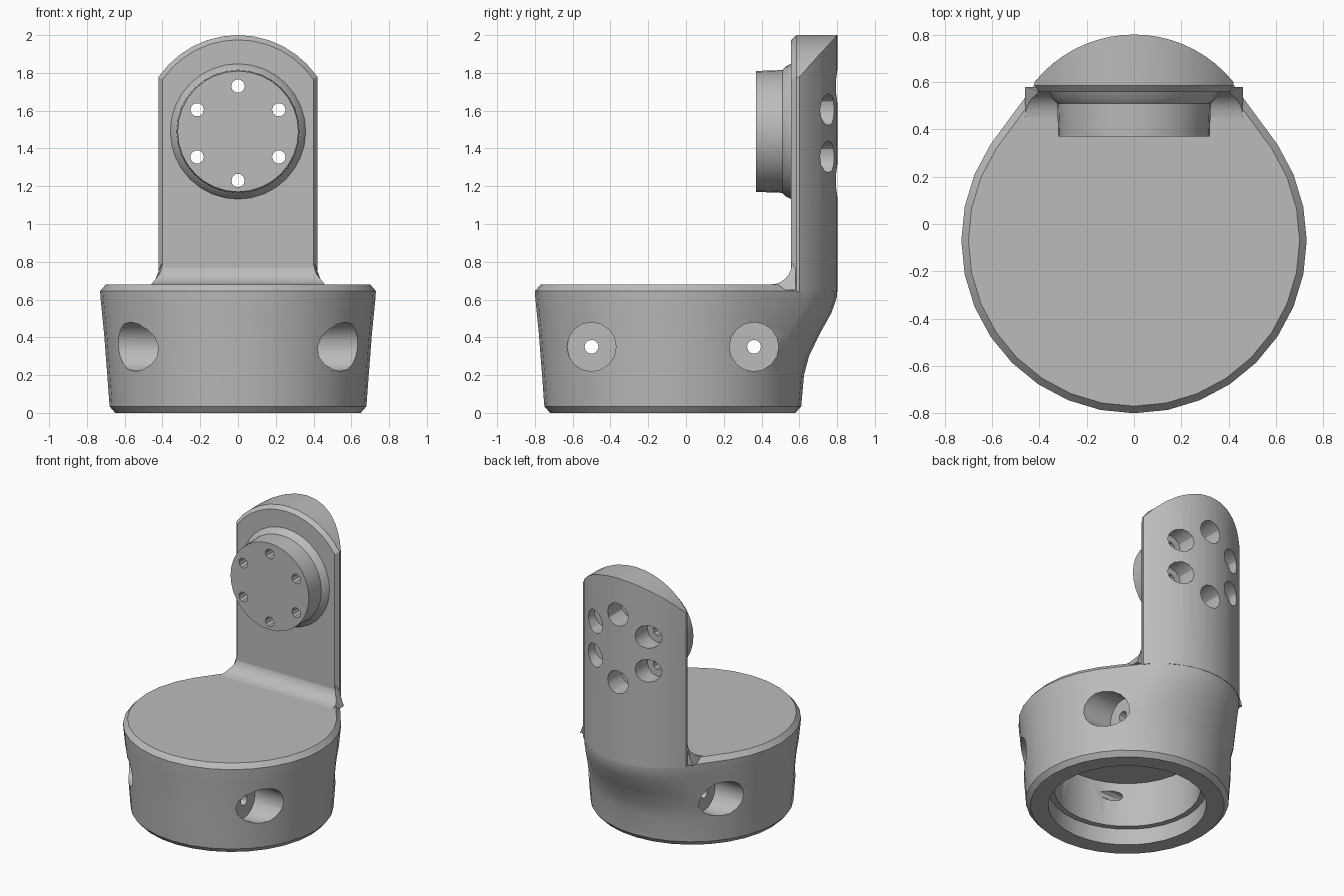
import bpy, bmesh
from math import sin, cos, pi, radians, asin

SEG = 32
BASE_Y = -0.07     # centre of the round base
HUB_Z = 1.49       # centre of the hub and of the arch

if "Cube" in bpy.data.objects:
    bpy.data.objects.remove(bpy.data.objects["Cube"], do_unlink=True)

grey = bpy.data.materials.new("plain grey")
grey.use_nodes = True
grey.diffuse_color = (0.5, 0.5, 0.5, 1)
grey.node_tree.nodes["Principled BSDF"].inputs["Base Color"].default_value = (0.5, 0.5, 0.5, 1)


def loft(name, rings):
    """Skin matching rings of points and cap both ends."""
    bm = bmesh.new()
    loops = [[bm.verts.new(p) for p in ring] for ring in rings]
    n = len(loops[0])
    for a, b in zip(loops, loops[1:]):
        for i in range(n):
            j = (i + 1) % n
            bm.faces.new((a[i], a[j], b[j], b[i]))
    bm.faces.new(loops[0])
    bm.faces.new(loops[-1])
    bmesh.ops.recalc_face_normals(bm, faces=bm.faces)
    mesh = bpy.data.meshes.new(name)
    bm.to_mesh(mesh)
    bm.free()
    mesh.materials.append(grey)
    obj = bpy.data.objects.new(name, mesh)
    bpy.context.collection.objects.link(obj)
    return obj


def turned(name, axis, centre, profile, seg=SEG):
    """Round part along an axis; profile is a list of (position, radius)."""
    rings = []
    for pos, r in profile:
        ring = []
        for i in range(seg):
            u = r * cos(2 * pi * i / seg) + centre[0]
            v = r * sin(2 * pi * i / seg) + centre[1]
            ring.append({"x": (pos, u, v), "y": (u, pos, v), "z": (u, v, pos)}[axis])
        rings.append(ring)
    return loft(name, rings)


def combine(obj, tool, operation="DIFFERENCE"):
    """Apply a boolean and remove the tool."""
    tool.hide_render = True
    mod = obj.modifiers.new("cut", "BOOLEAN")
    mod.operation = operation
    mod.solver = "EXACT"
    mod.object = tool
    bpy.context.view_layer.objects.active = obj
    bpy.ops.object.modifier_apply(modifier=mod.name)
    bpy.data.objects.remove(tool, do_unlink=True)


# Round base, swelling at the back to meet the post
def base_ring(z, r, swell):
    ring = []
    for i in range(SEG):
        a = 2 * pi * i / SEG
        back = sin(a) > 0.576
        rad = r - 0.19 * swell * back
        ring.append((rad * cos(a), BASE_Y + 0.33 * swell * back + rad * sin(a), z))
    return ring


base = loft("base", [base_ring(*s) for s in (
    (0, 0.65, 0), (0.035, 0.68, 0), (0.2, 0.692, 0.02), (0.3, 0.70, 0.15),
    (0.42, 0.709, 0.5), (0.53, 0.72, 0.86), (0.61, 0.728, 1),
    (0.645, 0.73, 1), (0.68, 0.70, 1))])

# Stepped cavity under the base
combine(base, turned("cavity", "z", (0, BASE_Y),
                     [(-0.1, 0.53), (0.12, 0.53), (0.12, 0.49), (0.45, 0.49)]))

# Cross-drilled screw holes with wide outer recesses
for y in (BASE_Y - 0.43, BASE_Y + 0.43):
    combine(base, turned("cross_hole", "x", (y, 0.35), [(-1, 0.037), (1, 0.037)], 12))
    for s in (-1, 1):
        combine(base, turned("recess", "x", (y, 0.35), [(s * 0.4, 0.13), (s, 0.13)], 16))


# Upright post: arched plate with a chamfered front and a rounded back
def arch_ring(y, half, r):
    end = asin(half / r)
    ring = [(-half, y, 0.64), (half, y, 0.64)]
    for i in range(13):
        a = end - 2 * end * i / 12
        ring.append((r * sin(a), y, HUB_Z + r * cos(a)))
    return ring


post = loft("post", [arch_ring(0.557, 0.40, 0.485), arch_ring(0.585, 0.42, 0.51),
                     arch_ring(0.9, 0.42, 0.51)])
combine(post, turned("post_back", "z", (0, 0.26), [(0.5, 0.541), (2.2, 0.541)], 64),
        "INTERSECT")

# Curved fillet where the post meets the base
def fillet_ring(x_low, x_high):
    ring = [(x_low, 0.58, 0.65), (x_low, 0.45, 0.65)]
    for i in range(7):
        a = radians(15 * i)
        k = 1 - cos(a)
        ring.append((x_low + (x_high - x_low) * min(1, 1.6 * k),
                     0.45 + 0.11 * sin(a), 0.68 + 0.11 * k))
    ring.append((x_high, 0.58, 0.79))
    return ring


fillet = loft("fillet", [fillet_ring(-0.46, -0.405), fillet_ring(0.46, 0.405)])

# Hub on the front of the post
hub = turned("hub", "y", (0, HUB_Z),
             [(0.37, 0.32), (0.51, 0.325), (0.53, 0.345), (0.57, 0.365)])

# Bolt circle through hub and post, recessed from behind
for i in range(6):
    a = radians(30 + 60 * i)
    c = (0.25 * cos(a), HUB_Z - 0.01 + 0.25 * sin(a))
    for part in (hub, post):
        combine(part, turned("bolt_hole", "y", c, [(0, 0.036), (1, 0.036)], 10))
    combine(post, turned("bolt_recess", "y", c, [(0.64, 0.085), (1, 0.085)], 12))

# Smooth shading with sharp edges kept
for obj in (base, post, fillet, hub):
    bpy.ops.object.select_all(action="DESELECT")
    obj.select_set(True)
    bpy.context.view_layer.objects.active = obj
    bpy.ops.object.shade_smooth_by_angle(angle=radians(30))
